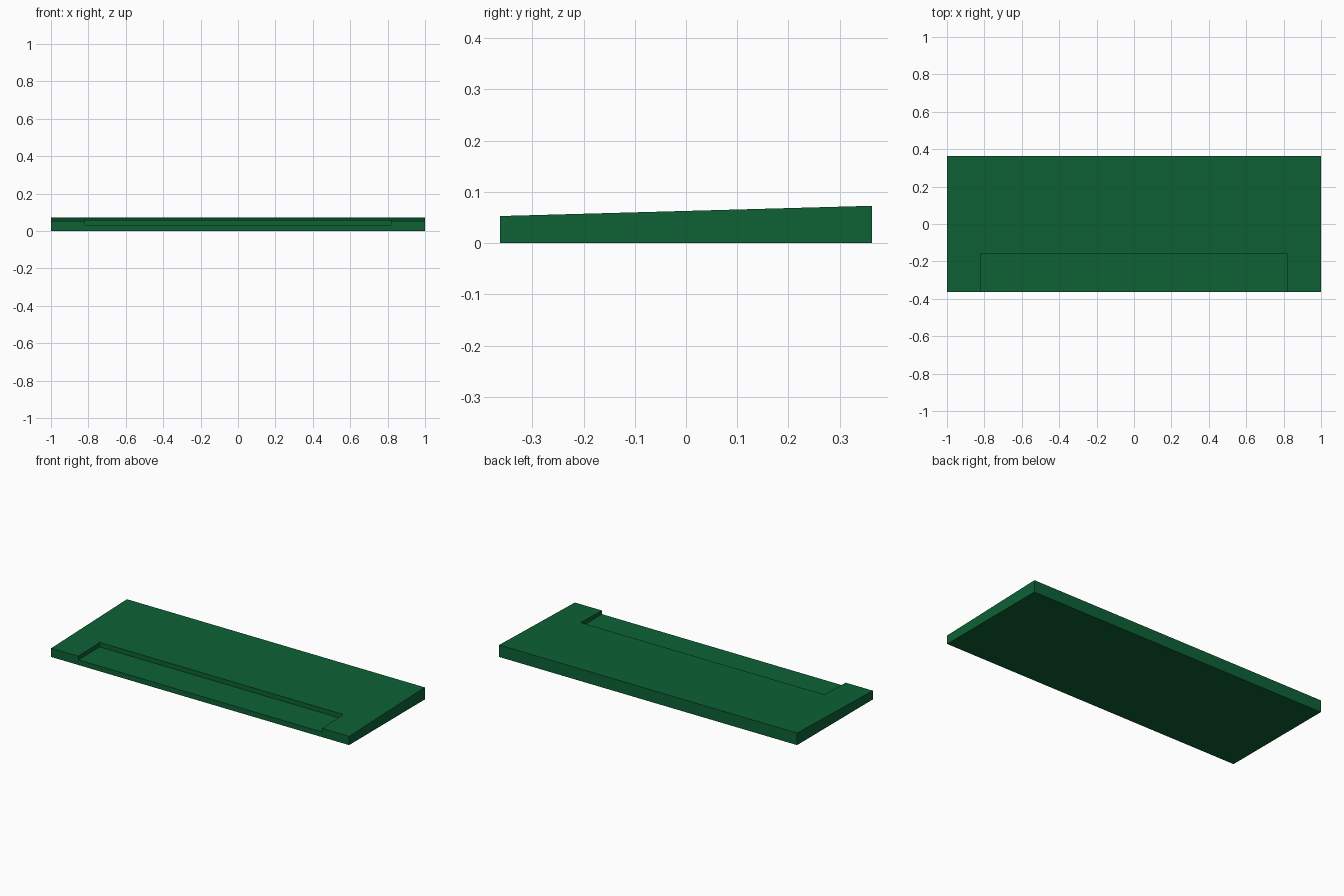
import bpy, bmesh

if "Cube" in bpy.data.objects:
    bpy.data.objects.remove(bpy.data.objects["Cube"])


def extruded_profile(name, profile, half_width):
    """Extrude a side profile of (y, z) points symmetrically along x."""
    bm = bmesh.new()
    face = bm.faces.new([bm.verts.new((-half_width, y, z)) for y, z in profile])
    ext = bmesh.ops.extrude_face_region(bm, geom=[face])
    moved = [v for v in ext["geom"] if isinstance(v, bmesh.types.BMVert)]
    bmesh.ops.translate(bm, verts=moved, vec=(2 * half_width, 0, 0))
    bmesh.ops.recalc_face_normals(bm, faces=bm.faces)
    mesh = bpy.data.meshes.new(name)
    bm.to_mesh(mesh)
    bm.free()
    obj = bpy.data.objects.new(name, mesh)
    bpy.context.collection.objects.link(obj)
    return obj


green = bpy.data.materials.new("green")
green.diffuse_color = (0.004, 0.12, 0.036, 1)
green.use_nodes = True
green.node_tree.nodes["Principled BSDF"].inputs["Base Color"].default_value = green.diffuse_color

# Sloping slab, thicker at the back
slab = extruded_profile(
    "wedge_slab",
    [(-0.363, 0), (0.363, 0), (0.363, 0.073), (-0.363, 0.053)], 1.0)
slab.data.materials.append(green)

# Flat-floored recess open to the front edge
cutter = extruded_profile(
    "front_recess_cutter",
    [(-0.45, 0.031), (-0.158, 0.031), (-0.158, 0.15), (-0.45, 0.15)], 0.818)
cutter.data.materials.append(green)
cutter.hide_render = True
cutter.display_type = 'WIRE'

cut = slab.modifiers.new("front_recess", 'BOOLEAN')
cut.operation = 'DIFFERENCE'
cut.solver = 'EXACT'
cut.object = cutter
